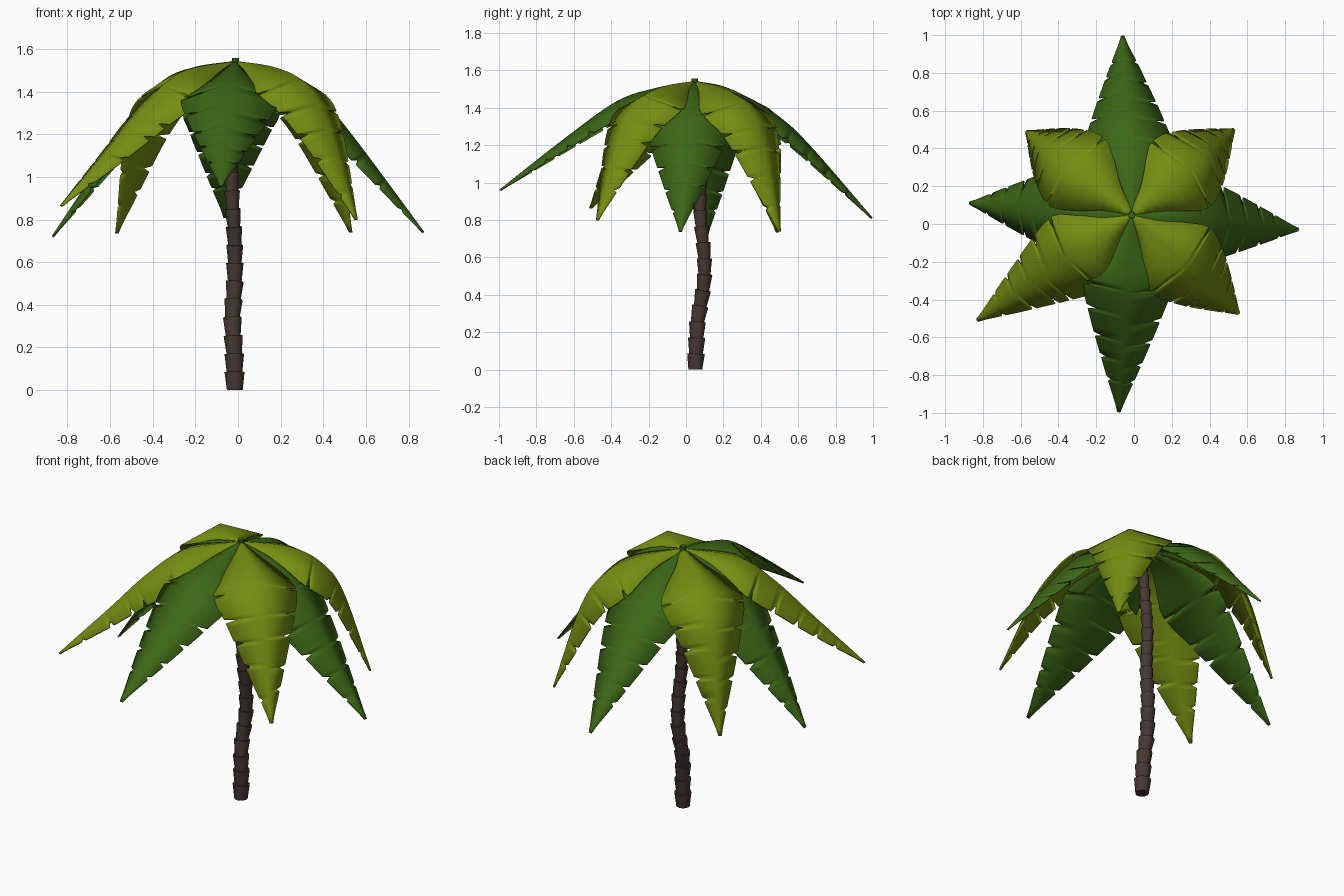
import bpy, bmesh, math, random
from mathutils import Vector

if "Cube" in bpy.data.objects:
    bpy.data.objects.remove(bpy.data.objects["Cube"])

random.seed(4)

def material(name, rgb):
    m = bpy.data.materials.new(name)
    m.diffuse_color = (*rgb, 1)
    m.use_nodes = True
    m.node_tree.nodes["Principled BSDF"].inputs["Base Color"].default_value = m.diffuse_color
    return m

DARK = material("dark_green", (0.045, 0.135, 0.008))
OLIVE = material("olive_green", (0.18, 0.27, 0.006))
BARK = material("bark_brown", (0.062, 0.040, 0.033))

def finish(bm, name, mat):
    me = bpy.data.meshes.new(name)
    bm.normal_update()
    bm.to_mesh(me)
    bm.free()
    me.materials.append(mat)
    ob = bpy.data.objects.new(name, me)
    bpy.context.collection.objects.link(ob)
    return ob

def smooth(ob, deg):
    bpy.ops.object.select_all(action='DESELECT')
    ob.select_set(True)
    bpy.context.view_layer.objects.active = ob
    bpy.ops.object.shade_smooth_by_angle(angle=math.radians(deg))

def lerp_table(table, t):
    for (a, va), (b, vb) in zip(table, table[1:]):
        if t <= b:
            return va + (vb - va) * (t - a) / (b - a)
    return table[-1][1]

def spline(pts, n):
    """Catmull-Rom curve through pts, n samples per span."""
    p = [2 * pts[0] - pts[1]] + pts + [2 * pts[-1] - pts[-2]]
    out = []
    for i in range(1, len(p) - 2):
        a, b, c, d = p[i - 1:i + 3]
        for k in range(n):
            t = k / n
            out.append(0.5 * (2 * b + (c - a) * t + (2 * a - 5 * b + 4 * c - d) * t * t
                              + (3 * b - a - 3 * c + d) * t ** 3))
    return out + [pts[-1]]

# Trunk: stacked cones that flare upwards along a bent path
PATH_X = [(0, -.015), (.2, -.018), (.32, -.028), (.5, -.015), (.7, -.015),
          (.9, -.028), (1.05, -.03), (1.54, -.012)]
PATH_Y = [(0, .05), (.25, .06), (.43, .092), (.52, .10), (.62, .098),
          (.8, .077), (.9, .075), (1.0, .08), (1.25, .065), (1.54, .047)]

def path(z):
    return Vector((lerp_table(PATH_X, z), lerp_table(PATH_Y, z), z))

bm = bmesh.new()
COUNT, SIDES, TOP = 18, 12, 1.53
for i in range(COUNT):
    lo, hi = path(TOP * i / COUNT), path(TOP * (i + 1) / COUNT)
    axis = (hi - lo).normalized()
    u = Vector((0, 1, 0)).cross(axis).normalized()
    v = axis.cross(u)
    f = i / (COUNT - 1)
    rings = []
    for c, r in ((lo - axis * .004, .037 - .015 * f), (hi, .047 - .018 * f)):
        rings.append([bm.verts.new(c + r * (u * math.cos(a) + v * math.sin(a)))
                      for a in (2 * math.pi * k / SIDES for k in range(SIDES))])
    a, b = rings
    for k in range(SIDES):
        j = (k + 1) % SIDES
        bm.faces.new((a[k], a[j], b[j], b[k]))
    bm.faces.new(a[::-1])
    bm.faces.new(b)
for vert in bm.verts:
    vert.co.z = max(vert.co.z, 0)
smooth(finish(bm, "trunk", BARK), 35)

# Small cap where the fronds meet
bm = bmesh.new()
bmesh.ops.create_cone(bm, cap_ends=True, segments=10, radius1=.02, radius2=.017, depth=.03)
bmesh.ops.translate(bm, verts=bm.verts, vec=(-.012, .047, 1.543))
finish(bm, "crown_cap", DARK)

# Fronds: folded leaves with a drooping rib and small notches along the edges
WIDTH = [(0, .012), (.12, .085), (.2, .155), (.28, .215), (.34, .232), (.42, .222),
         (.58, .168), (.8, .085), (.96, .02), (1, .008)]
CROWN = Vector((-.012, .047, 0))

def frond(name, mat, tip, profile):
    out = Vector((tip[0], tip[1], 0)) - CROWN
    reach = out.length
    out.normalize()
    side = Vector((-out.y, out.x, 0))
    rib = spline([Vector((r, z)) for r, z in [(0, 1.54)] + profile + [(reach, tip[2])]], 8)
    # arc length fractions along the rib
    arc = [0]
    for p, q in zip(rib, rib[1:]):
        arc.append(arc[-1] + (q - p).length)
    arc = [s / arc[-1] for s in arc]
    rt = [(s, p.x) for s, p in zip(arc, rib)]
    zt = [(s, p.y) for s, p in zip(arc, rib)]
    notches = {sgn: [b + random.uniform(-.03, .03) for b in (.36, .5, .62, .74, .86)]
               for sgn in (-1, 1)}
    rows = {round(k / 28, 4) for k in range(29)}
    for n in notches[-1] + notches[1]:
        rows |= {round(n - .012, 4), round(n, 4), round(n + .012, 4)}
    rows = sorted(rows)
    bm = bmesh.new()
    grid = []
    for s in rows:
        r, z = lerp_table(rt, s), lerp_table(zt, s)
        a, b = max(s - .03, 0), min(s + .03, 1)
        dr = lerp_table(rt, b) - lerp_table(rt, a)
        dz = lerp_table(zt, b) - lerp_table(zt, a)
        normal = (Vector((0, 0, dr)) - out * dz).normalized()
        centre = CROWN + out * r + Vector((0, 0, z))
        line = []
        for sgn in (1, 0, -1):
            w = lerp_table(WIDTH, s)
            if sgn:
                for n in notches[sgn]:
                    if abs(s - n) < .0115:
                        w *= 1 - .3 * (1 - abs(s - n) / .012)
            line.append(bm.verts.new(centre + side * (sgn * w) - normal * (.38 * w * abs(sgn))))
        grid.append(line)
    for p, q in zip(grid, grid[1:]):
        for k in (0, 1):
            bm.faces.new((p[k], p[k + 1], q[k + 1], q[k]))
    ob = finish(bm, name, mat)
    mod = ob.modifiers.new("thickness", 'SOLIDIFY')
    mod.thickness = .008
    mod.offset = 0
    smooth(ob, 50)

frond("front_frond", DARK, (-.08, -.995, .96), [(.22, 1.50), (.42, 1.43), (.7, 1.23)])
frond("back_frond", DARK, (-.06, .995, .81), [(.26, 1.46), (.45, 1.35), (.62, 1.19)])
frond("right_frond", DARK, (.87, -.03, .74), [(.22, 1.48), (.4, 1.36), (.55, 1.19)])
frond("left_frond", DARK, (-.87, .11, .72), [(.22, 1.48), (.4, 1.36), (.55, 1.18)])
frond("front_left_frond", OLIVE, (-.83, -.51, .865), [(.3, 1.49), (.5, 1.35), (.72, 1.13)])
frond("front_right_frond", OLIVE, (.555, -.475, .8), [(.25, 1.51), (.43, 1.44), (.58, 1.25)])
frond("back_right_frond", OLIVE, (.53, .50, .74), [(.25, 1.50), (.42, 1.41), (.55, 1.23)])
frond("back_left_frond", OLIVE, (-.57, .49, .735), [(.25, 1.51), (.44, 1.44), (.58, 1.24)])
